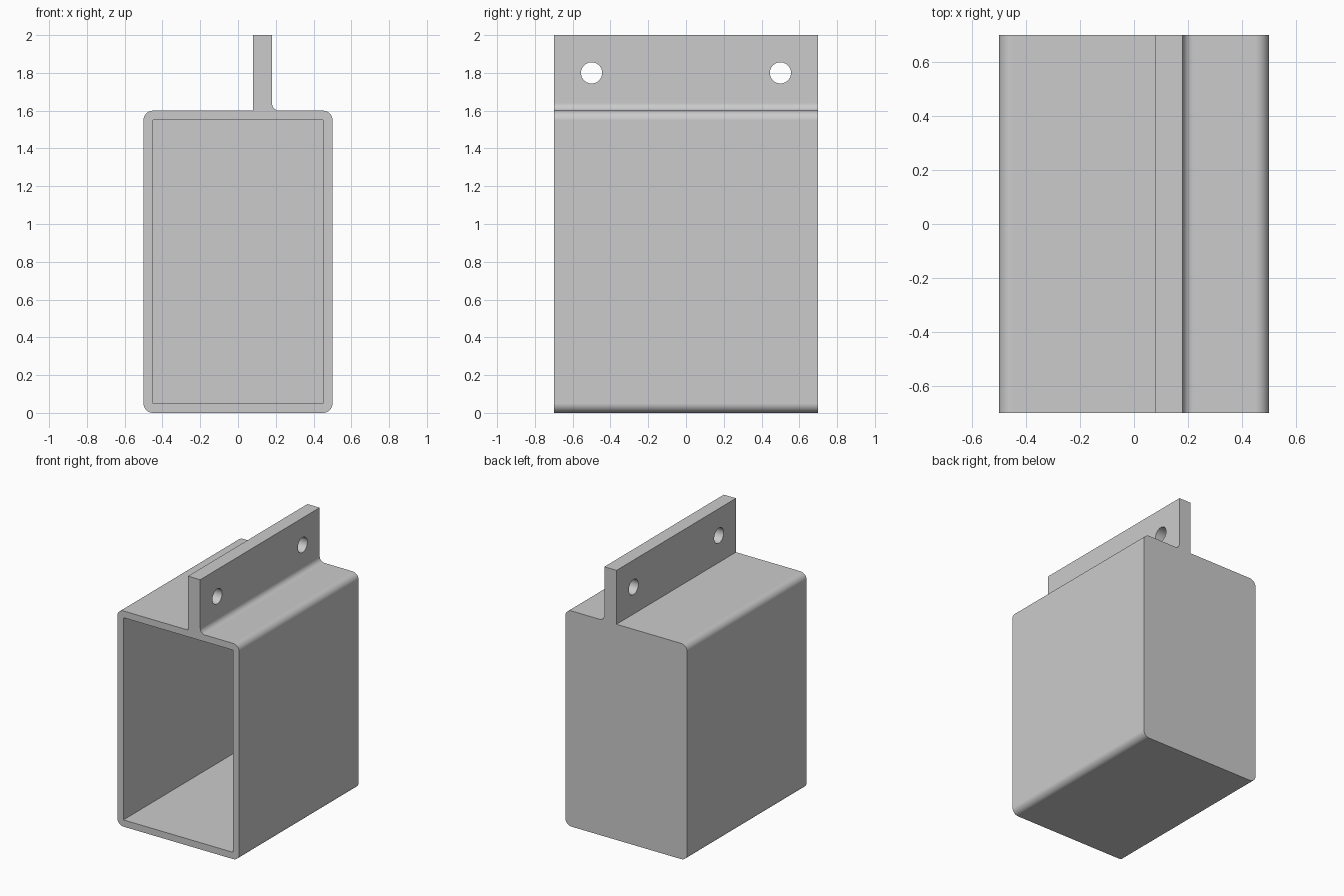
import bpy, bmesh
from math import radians, cos, sin
from mathutils import Matrix, Vector

cube = bpy.data.objects.get("Cube")
if cube:
    bpy.data.objects.remove(cube, do_unlink=True)

HALF_W, HALF_D, BOX_TOP, TOP = 0.5, 0.7, 1.6, 2.0
WALL, CORNER, FILLET = 0.05, 0.05, 0.04
TAB_LEFT, TAB_RIGHT = 0.08, 0.18

grey = bpy.data.materials.new("plain grey")
grey.use_nodes = True
colour = (0.6, 0.6, 0.6, 1)
grey.diffuse_color = colour
grey.node_tree.nodes["Principled BSDF"].inputs["Base Color"].default_value = colour


def make_object(name, bm):
    bmesh.ops.recalc_face_normals(bm, faces=bm.faces)
    mesh = bpy.data.meshes.new(name)
    bm.to_mesh(mesh)
    bm.free()
    mesh.materials.append(grey)
    ob = bpy.data.objects.new(name, mesh)
    bpy.context.collection.objects.link(ob)
    return ob


def arc(x, z, radius, start, end, steps=8):
    angles = [radians(start + (end - start) * i / steps) for i in range(steps + 1)]
    return [(x + radius * cos(a), z + radius * sin(a)) for a in angles]


def extrude_profile(name, points, y0, y1):
    bm = bmesh.new()
    face = bm.faces.new([bm.verts.new((x, y0, z)) for x, z in points])
    new = bmesh.ops.extrude_face_region(bm, geom=[face])["geom"]
    verts = [v for v in new if isinstance(v, bmesh.types.BMVert)]
    bmesh.ops.translate(bm, verts=verts, vec=Vector((0, y1 - y0, 0)))
    return make_object(name, bm)


# Rounded box with the mounting tab and its one-sided fillet
right, low, high = HALF_W - CORNER, CORNER, BOX_TOP - CORNER
outline = (
    arc(-right, low, CORNER, 180, 270)
    + arc(right, low, CORNER, 270, 360)
    + arc(right, high, CORNER, 0, 90)
    + arc(TAB_RIGHT + FILLET, BOX_TOP + FILLET, FILLET, 270, 180)
    + [(TAB_RIGHT, TOP), (TAB_LEFT, TOP), (TAB_LEFT, BOX_TOP)]
    + arc(-right, high, CORNER, 90, 180)
)
body = extrude_profile("box_with_mounting_tab", outline, -HALF_D, HALF_D)

# Cavity, open at the front and closed at the back
inner = HALF_W - WALL
cavity = extrude_profile(
    "cavity_cutter",
    [(-inner, WALL), (inner, WALL), (inner, BOX_TOP - WALL), (-inner, BOX_TOP - WALL)],
    -HALF_D - 0.1, HALF_D - WALL)

# Two screw holes through the tab
bm = bmesh.new()
for y in (-0.5, 0.5):
    place = Matrix.Translation(((TAB_LEFT + TAB_RIGHT) / 2, y, 1.8))
    bmesh.ops.create_cone(bm, cap_ends=True, segments=40, radius1=0.056,
                          radius2=0.056, depth=0.3,
                          matrix=place @ Matrix.Rotation(radians(90), 4, "Y"))
holes = make_object("screw_hole_cutter", bm)

# Cut, then remove the cutters
bpy.ops.object.select_all(action="DESELECT")
body.select_set(True)
bpy.context.view_layer.objects.active = body
for cutter in (cavity, holes):
    cutter.hide_render = True
    cut = body.modifiers.new(cutter.name, "BOOLEAN")
    cut.operation = "DIFFERENCE"
    cut.solver = "EXACT"
    cut.object = cutter
    bpy.ops.object.modifier_apply(modifier=cut.name)
    bpy.data.objects.remove(cutter, do_unlink=True)

# Smooth rounds, crisp edges, flat large faces
bpy.ops.object.shade_smooth_by_angle(angle=radians(30))
weighted = body.modifiers.new("flat_faces", "WEIGHTED_NORMAL")
weighted.keep_sharp = True
